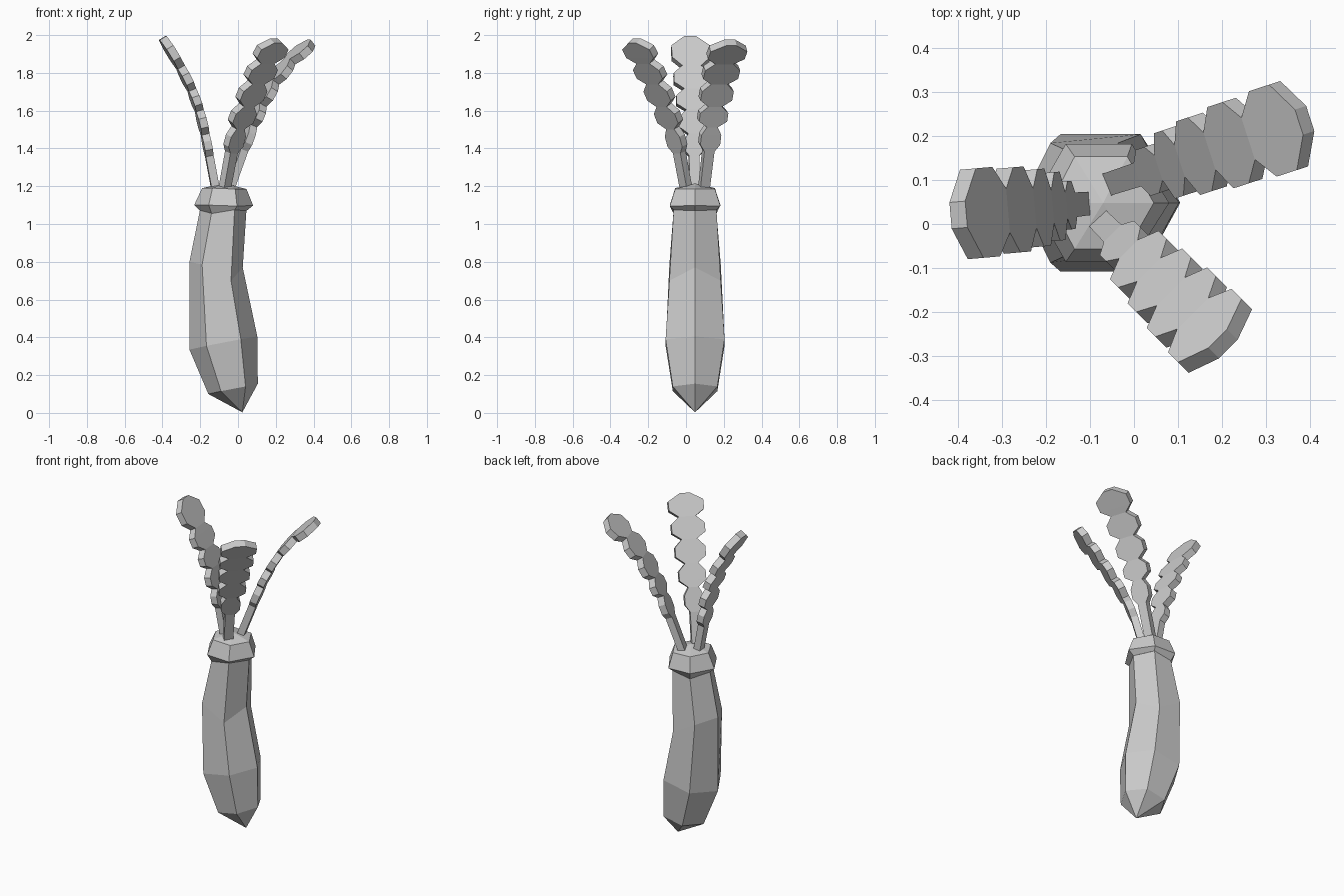
import bpy, bmesh
from math import cos, sin, radians
from mathutils import Vector

if "Cube" in bpy.data.objects:
    bpy.data.objects.remove(bpy.data.objects["Cube"])


def loft(name, rings):
    """Skin a list of vertex rings; a single-point ring makes a pointed end."""
    bm = bmesh.new()
    vs = [[bm.verts.new(p) for p in r] for r in rings]
    for a, b in zip(vs, vs[1:]):
        n = max(len(a), len(b))
        for i in range(n):
            j = (i + 1) % n
            if len(a) == 1:
                bm.faces.new((a[0], b[j], b[i]))
            elif len(b) == 1:
                bm.faces.new((a[i], a[j], b[0]))
            else:
                bm.faces.new((a[i], a[j], b[j], b[i]))
    for end in (vs[0], vs[-1]):
        if len(end) > 2:
            bm.faces.new(end)
    bmesh.ops.recalc_face_normals(bm, faces=bm.faces)
    me = bpy.data.meshes.new(name)
    bm.to_mesh(me)
    bm.free()
    ob = bpy.data.objects.new(name, me)
    bpy.context.collection.objects.link(ob)
    return ob


CY = 0.048  # depth centre of the root


def hexring(half_y, left, front_left, front_right, right):
    """Hexagon mirrored front to back; each corner is (x, z)."""
    def p(c, dy):
        return (c[0], CY + dy, c[1])
    return [p(right, 0), p(front_right, half_y), p(front_left, half_y),
            p(left, 0), p(front_left, -half_y), p(front_right, -half_y)]


# bent root body
neck = hexring(0.113, (-0.20, 1.08), (-0.14, 1.06), (-0.018, 1.08), (0.045, 1.08))
loft("root_body", [
    [(0.023, CY, 0.003)],
    hexring(0.118, (-0.157, 0.10), (-0.09, 0.115), (0.04, 0.14), (0.105, 0.155)),
    hexring(0.156, (-0.257, 0.335), (-0.167, 0.355), (0.015, 0.39), (0.102, 0.405)),
    hexring(0.136, (-0.257, 0.80), (-0.19, 0.785), (-0.037, 0.70), (0.025, 0.77)),
    neck])

# collar on top of the root
loft("root_collar", [
    hexring(0.113, (-0.20, 1.07), (-0.14, 1.055), (-0.018, 1.075), (0.045, 1.07)),
    hexring(0.134, (-0.232, 1.10), (-0.155, 1.10), (-0.005, 1.095), (0.08, 1.098)),
    hexring(0.105, (-0.19, 1.19), (-0.135, 1.19), (-0.015, 1.185), (0.045, 1.185)),
    [(-0.07, CY, 1.215)]])


def leaf(name, base, angle, path):
    """Notched thick blade; path is (outward distance, height) of each notch."""
    a = radians(angle)
    out, side = Vector((cos(a), sin(a), 0)), Vector((-sin(a), cos(a), 0))
    pts = [Vector((*base, 0)) + out * s + Vector((0, 0, z)) for s, z in path]
    widths = [0.055, 0.078, 0.088, 0.097, 0.102]
    notches = [0.028, 0.03, 0.038, 0.045, 0.05, 0.03]
    stations = [(pts[0] + (pts[0] - pts[1]) * 0.25, 0.026), (pts[1], notches[0])]
    for i, w in enumerate(widths):
        p, q = pts[i + 1], pts[i + 2]
        stations += [(p.lerp(q, 0.28), w), (p.lerp(q, 0.68), w), (q, notches[i + 1])]
    rings = []
    for k, (c, w) in enumerate(stations):
        prev, nxt = stations[max(k - 1, 0)][0], stations[min(k + 1, len(stations) - 1)][0]
        n = (nxt - prev).normalized().cross(side) * 0.021
        rings.append([c + side * w + n, c - side * w + n,
                      c - side * w - n, c + side * w - n])
    loft(name, rings)


# three leaves spreading from the collar
leaf("leaf_left", (-0.12, 0.045), 185,
     [(0, 1.19), (.032, 1.36), (.054, 1.475), (.085, 1.60), (.125, 1.71), (.185, 1.83), (.28, 1.985)])
leaf("leaf_right", (-0.045, 0.095), 18,
     [(0, 1.19), (.075, 1.39), (.125, 1.52), (.175, 1.63), (.245, 1.75), (.335, 1.86), (.455, 1.96)])
leaf("leaf_front", (-0.07, 0.0), -45,
     [(0, 1.19), (.05, 1.38), (.10, 1.51), (.165, 1.63), (.235, 1.75), (.305, 1.86), (.385, 1.97)])
